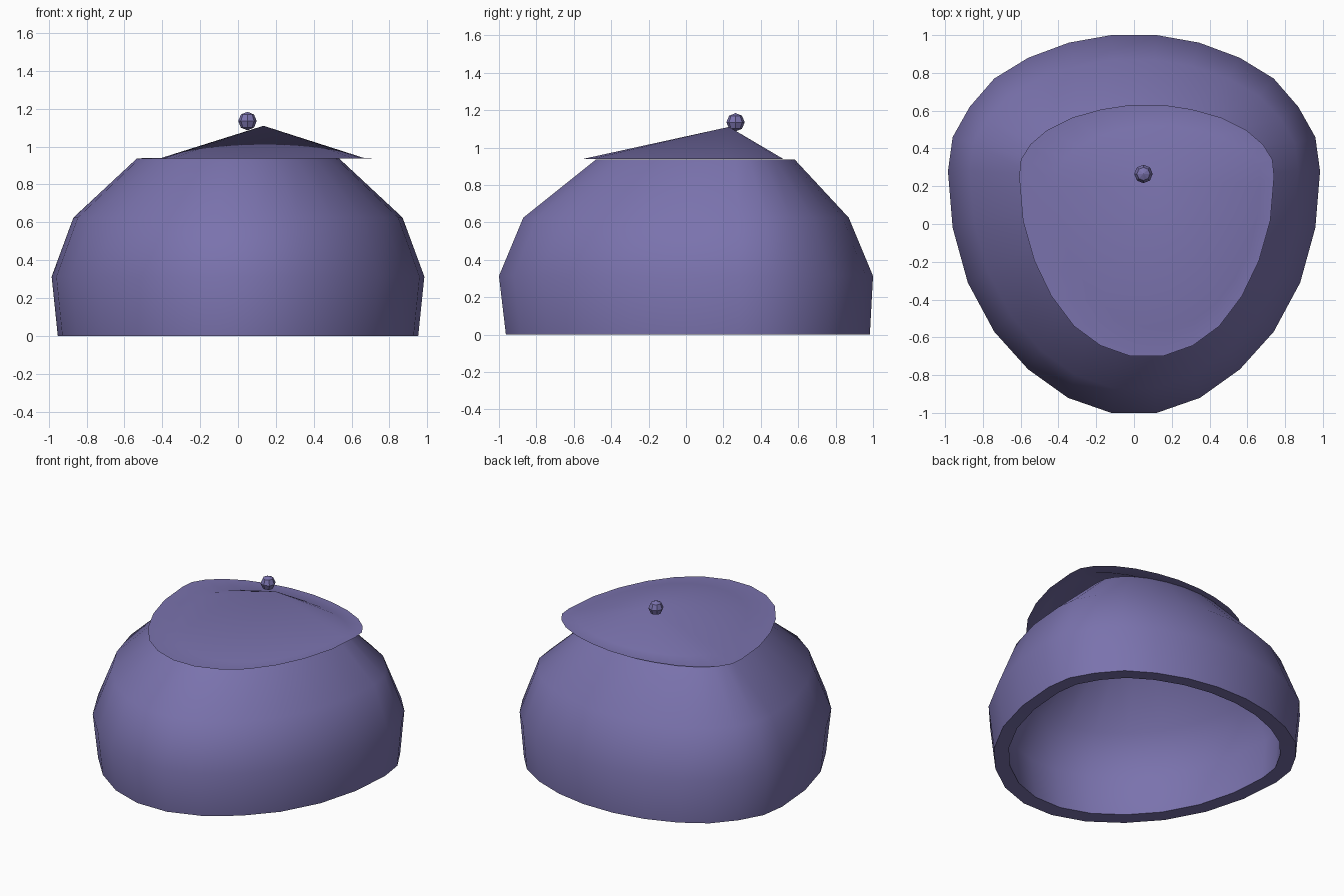
import bpy, bmesh, math

if "Cube" in bpy.data.objects:
    bpy.data.objects.remove(bpy.data.objects["Cube"])

violet = bpy.data.materials.new("soft_violet")
violet.diffuse_color = (0.195, 0.17, 0.42, 1)
violet.use_nodes = True
violet.node_tree.nodes["Principled BSDF"].inputs["Base Color"].default_value = violet.diffuse_color

# Egg-shaped plan outline: right half, mirrored to 26 points
HALF = [(0.12, 1.0), (0.345, 0.96), (0.56, 0.88), (0.74, 0.77), (0.87, 0.62),
        (0.96, 0.46), (0.985, 0.28), (0.96, -0.02), (0.88, -0.31),
        (0.74, -0.57), (0.56, -0.77), (0.35, -0.92), (0.12, -1.0)]
# Same outline with a blunter back, used towards the top
BLUNT = [(0.13, 1.0), (0.35, 0.965), (0.575, 0.9), (0.77, 0.80), (0.9, 0.685),
         (0.972, 0.565), (0.985, 0.43), (0.956, 0.08), (0.868, -0.24),
         (0.737, -0.52), (0.562, -0.76), (0.357, -0.915), (0.124, -1.0)]


def ring(bm, sx, sy, cx, cy, z, blunt=0.0):
    half = [(a[0] + (b[0] - a[0]) * blunt, a[1] + (b[1] - a[1]) * blunt)
            for a, b in zip(HALF, BLUNT)]
    plan = [(-x, y) for x, y in half] + [(x, y) for x, y in reversed(half)]
    return [bm.verts.new((cx + x * sx, cy + y * sy, z)) for x, y in plan]


def bridge(bm, a, b):
    n = len(a)
    for i in range(n):
        j = (i + 1) % n
        bm.faces.new((a[i], a[j], b[j], b[i]))


def finish(bm, name, angle=None):
    me = bpy.data.meshes.new(name)
    bm.to_mesh(me)
    bm.free()
    me.materials.append(violet)
    ob = bpy.data.objects.new(name, me)
    bpy.context.collection.objects.link(ob)
    if angle:
        bpy.ops.object.select_all(action='DESELECT')
        ob.select_set(True)
        bpy.context.view_layer.objects.active = ob
        bpy.ops.object.shade_smooth_by_angle(angle=math.radians(angle))
    return ob


# Thick-walled shell, open at both ends: outer wall, inner wall, two rims
bm = bmesh.new()
OUTER = [(0.967, 0.973, 0.01, 0, 0), (1.0, 1.0, 0, 0.313, 0),
         (0.883, 0.87, 0, 0.625, 0.3), (0.543, 0.53, 0.05, 0.937, 0.8)]
INNER = [(0.868, 0.875, 0.015, 0.005, 0), (0.9, 0.9, 0, 0.30, 0),
         (0.80, 0.79, 0, 0.57, 0.3), (0.475, 0.46, 0.045, 0.867, 0.8)]
walls = []
for profile in (OUTER, INNER):
    rings = [ring(bm, sx, sy, 0, cy, z, k) for sx, sy, cy, z, k in profile]
    for a, b in zip(rings, rings[1:]):
        bridge(bm, a, b)
    walls.append(rings)
bridge(bm, walls[0][0], walls[1][0])
bridge(bm, walls[0][-1], walls[1][-1])
bmesh.ops.recalc_face_normals(bm, faces=bm.faces)
finish(bm, "dome_shell", 40)

# Thin off-centre lid: flat brim rising to a low peak
bm = bmesh.new()
brim = ring(bm, 0.685, 0.665, 0.067, -0.035, 0.938, 1)
base = ring(bm, 0.547, 0.535, 0.13, -0.015, 0.939, 1)
bridge(bm, brim, base)
peak = bm.verts.new((0.135, 0.23, 1.11))
for i in range(len(base)):
    bm.faces.new((base[i], base[(i + 1) % len(base)], peak))
for f in bm.faces:
    f.normal_update()
    if f.normal.z < 0:
        f.normal_flip()
finish(bm, "lid", 60)

# Small faceted bead above the peak
bm = bmesh.new()
bmesh.ops.create_uvsphere(bm, u_segments=8, v_segments=4, radius=0.049)
finish(bm, "bead").location = (0.05, 0.265, 1.135)
